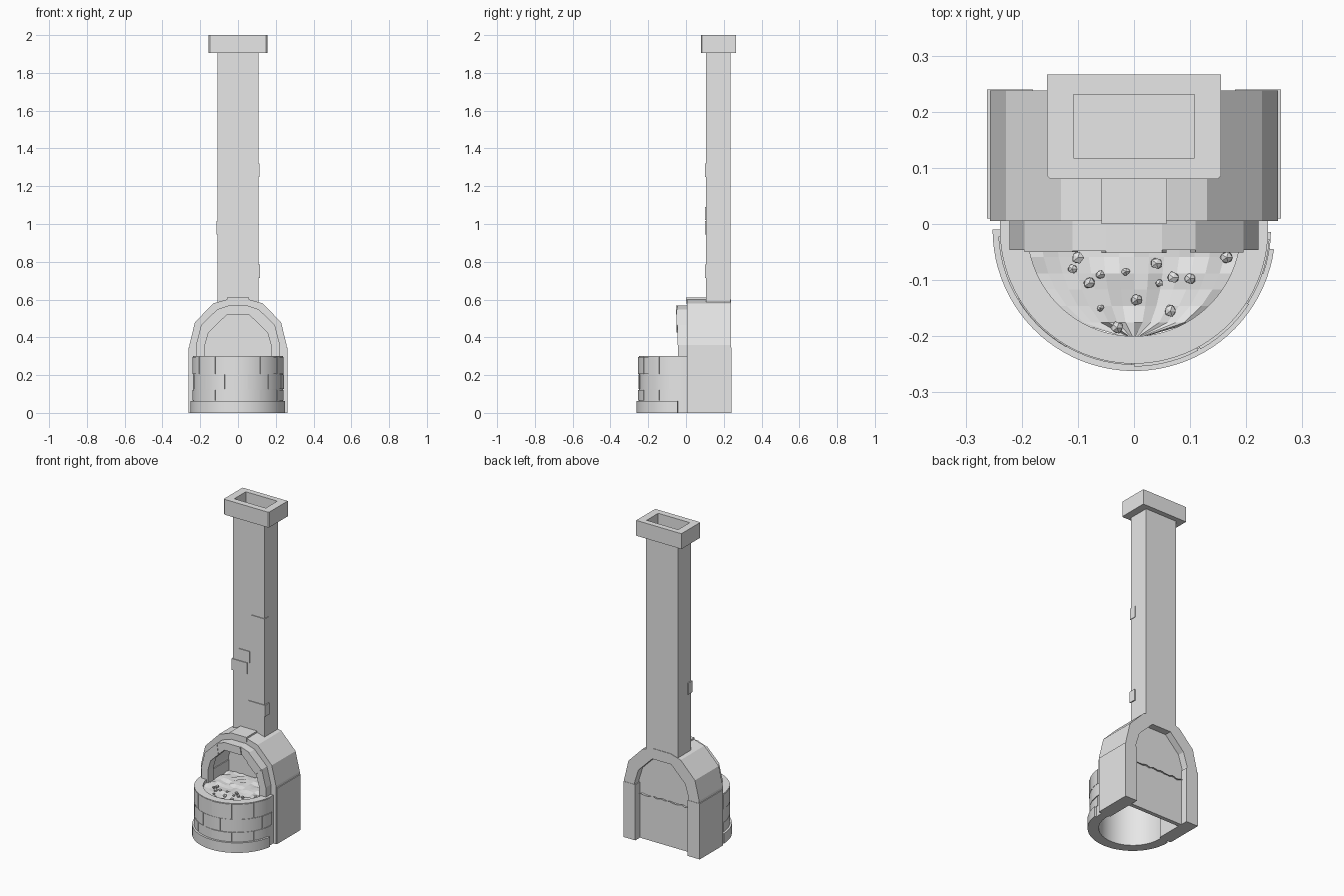
import bpy, bmesh, math, random
from mathutils import Vector

random.seed(4)
old = bpy.data.objects.get("Cube")
if old:
    bpy.data.objects.remove(old, do_unlink=True)

stone = bpy.data.materials.new("grey stone")
stone.use_nodes = True
GREY = (0.8, 0.8, 0.8, 1)
stone.diffuse_color = GREY
stone.node_tree.nodes["Principled BSDF"].inputs["Base Color"].default_value = GREY


def finish(name, bm, smooth=False):
    bmesh.ops.recalc_face_normals(bm, faces=bm.faces)
    mesh = bpy.data.meshes.new(name)
    bm.to_mesh(mesh)
    bm.free()
    mesh.materials.append(stone)
    ob = bpy.data.objects.new(name, mesh)
    bpy.context.collection.objects.link(ob)
    if smooth:
        bpy.ops.object.select_all(action='DESELECT')
        ob.select_set(True)
        bpy.context.view_layer.objects.active = ob
        bpy.ops.object.shade_smooth_by_angle(angle=math.radians(35))
    return ob


def add_prism(bm, points, shift):
    """Extrude a flat outline by a vector."""
    face = bm.faces.new([bm.verts.new(p) for p in points])
    new = bmesh.ops.extrude_face_region(bm, geom=[face], use_keep_orig=True)
    verts = [v for v in new["geom"] if isinstance(v, bmesh.types.BMVert)]
    bmesh.ops.translate(bm, verts=verts, vec=shift)


def prism(name, points, shift, smooth=False):
    bm = bmesh.new()
    add_prism(bm, points, shift)
    return finish(name, bm, smooth)


def box(name, x, y, z):
    corners = [(x[0], y[0], z[0]), (x[1], y[0], z[0]), (x[1], y[1], z[0]), (x[0], y[1], z[0])]
    return prism(name, corners, (0, 0, z[1] - z[0]))


def mirrored(half):
    """Complete a right-hand arch outline that runs from foot to crown."""
    return half + [(-x, z) for x, z in reversed(half)]


def curved_block(name, r0, r1, a0, a1, z0, z1):
    """Part of a round wall between two angles in degrees."""
    steps = max(3, int((a1 - a0) / 4))
    angles = [math.radians(a0 + (a1 - a0) * i / steps) for i in range(steps + 1)]
    ring = [(r1 * math.cos(a), -0.01 + r1 * math.sin(a), z0) for a in angles]
    ring += [(r0 * math.cos(a), -0.01 + r0 * math.sin(a), z0) for a in reversed(angles)]
    return prism(name, ring, (0, 0, z1 - z0), True)


# Hood: a thick arched tunnel with slightly wider lower legs
outer = mirrored([(0.257, 0), (0.257, 0.36), (0.228, 0.48), (0.13, 0.58), (0.06, 0.6)])
inner = mirrored([(0.185, 0), (0.185, 0.36), (0.16, 0.44), (0.065, 0.535)])
prism("hood_arch", [(x, 0.005, z) for x, z in outer + inner[::-1]], (0, 0.233, 0))
for side, name in ((1, "left_leg"), (-1, "right_leg")):
    box(name, sorted((side * 0.18, side * 0.262)), (0.01, 0.24), (0, 0.345))
box("hood_keystone", (-0.058, 0.058), (0, 0.11), (0.58, 0.61))

# Back wall closing the tunnel
prism("back_wall", [(x, 0.17, z) for x, z in inner], (0, 0.025, 0))

# Front arch made of separate wedge stones
ring_out = mirrored([(0.222, 0.28), (0.222, 0.36), (0.195, 0.465), (0.11, 0.548), (0.05, 0.568)])
ring_in = mirrored([(0.175, 0.28), (0.175, 0.36), (0.156, 0.425), (0.1, 0.48), (0.058, 0.52)])
fronts = [-0.042, -0.046, -0.051, -0.046, -0.052, -0.048, -0.05, -0.046, -0.042]
for i, front in enumerate(fronts):
    quad = [ring_out[i], ring_out[i + 1], ring_in[i + 1], ring_in[i]]
    prism(f"arch_stone_{i}", [(x, front, z) for x, z in quad], (0, 0.01 - front, 0))

# Round fire pit wall and its plinth
curved_block("pit_wall", 0.19, 0.239, 180, 360, 0, 0.3)
curved_block("pit_plinth", 0.2, 0.252, 180, 352, 0, 0.062)
for side, name in ((1, "left_pit_end"), (-1, "right_pit_end")):
    box(name, sorted((side * 0.19, side * 0.239)), (-0.012, 0.03), (0, 0.3))

# Slightly raised bricks on the pit wall
for course, (low, high) in enumerate(((0.065, 0.122), (0.126, 0.202), (0.206, 0.297))):
    for k in range(6):
        start = 183 + k * 29 + 13 * (course % 2)
        end = min(start + 28, 359)
        if end - start > 8:
            proud = random.choice((0.241, 0.242, 0.244))
            curved_block(f"pit_brick_{course}_{k}", 0.23, proud, start, end, low, high)

# Bumpy ember bed: round at the front, square at the back
bm = bmesh.new()
N = 14
rows = []
for j in range(N + 1):
    y = -0.205 + 0.41 * j / N
    t = min(1, max(0, (-0.01 - y) / 0.195))
    half = 0.19 * math.sqrt(1 - t * t) + 0.004
    rows.append([bm.verts.new((half * (2 * i / N - 1), y, 0.28 + random.uniform(-0.006, 0.006)))
                 for i in range(N + 1)])
for j in range(N):
    for i in range(N):
        bm.faces.new((rows[j][i], rows[j][i + 1], rows[j + 1][i + 1], rows[j + 1][i]))
finish("ember_bed", bm)

# Loose coals
coals = [(-0.11, -0.08), (-0.08, -0.105), (-0.06, -0.09), (-0.015, -0.085), (0.04, -0.07),
         (0.1, -0.097), (0.165, -0.06), (-0.03, -0.185), (0.065, -0.155), (-0.06, -0.15),
         (0.005, -0.135), (0.045, -0.105), (-0.1, -0.06), (0.07, -0.095)]
bm = bmesh.new()
for x, y in coals:
    made = bmesh.ops.create_icosphere(bm, subdivisions=1, radius=random.uniform(0.006, 0.012))
    for v in made["verts"]:
        v.co = v.co * random.uniform(0.85, 1.15) + Vector((x, y, 0.287))
finish("coals", bm)

# Chimney shaft with a few proud bricks
box("chimney_shaft", (-0.109, 0.109), (0.105, 0.235), (0.56, 1.91))
bricks = [((0.02, 0.113), 1.25), ((-0.065, 0.01), 1.02), ((-0.115, -0.01), 0.945), ((0, 0.116), 0.715)]
for i, (span, z) in enumerate(bricks):
    box(f"chimney_brick_{i}", span, (0.1, 0.142), (z, z + 0.07))

# Hollow chimney cap with a small chipped corner at each front end
x0, x1, y0, y1, chip = -0.155, 0.155, 0.08, 0.266, 0.006
cap = box("chimney_cap", (x0, x1), (y0, y1), (1.905, 2.0))
bm = bmesh.new()
bm.from_mesh(cap.data)
top = max(bm.faces, key=lambda f: f.calc_center_median().z)
bmesh.ops.delete(bm, geom=[top], context='FACES_ONLY')
rim = sorted((v for v in bm.verts if v.co.z > 1.99), key=lambda v: math.atan2(v.co.y - 0.17, v.co.x))
hole = [(-0.108, 0.118), (0.108, 0.118), (0.108, 0.231), (-0.108, 0.231)]
edge = [bm.verts.new((x, y, 2.0)) for x, y in hole]
floor = [bm.verts.new((x, y, 1.912)) for x, y in hole]
for i in range(4):
    k = (i + 1) % 4
    bm.faces.new((rim[i], rim[k], edge[k], edge[i]))
    bm.faces.new((edge[i], edge[k], floor[k], floor[i]))
bm.faces.new(floor)
corners = [e for e in bm.edges if all(v.co.y < 0.09 for v in e.verts)
           and abs(e.verts[0].co.z - e.verts[1].co.z) > 0.05]
bmesh.ops.bevel(bm, geom=corners, offset=chip, segments=1, affect='EDGES')
bmesh.ops.recalc_face_normals(bm, faces=bm.faces)
bm.to_mesh(cap.data)
bm.free()
